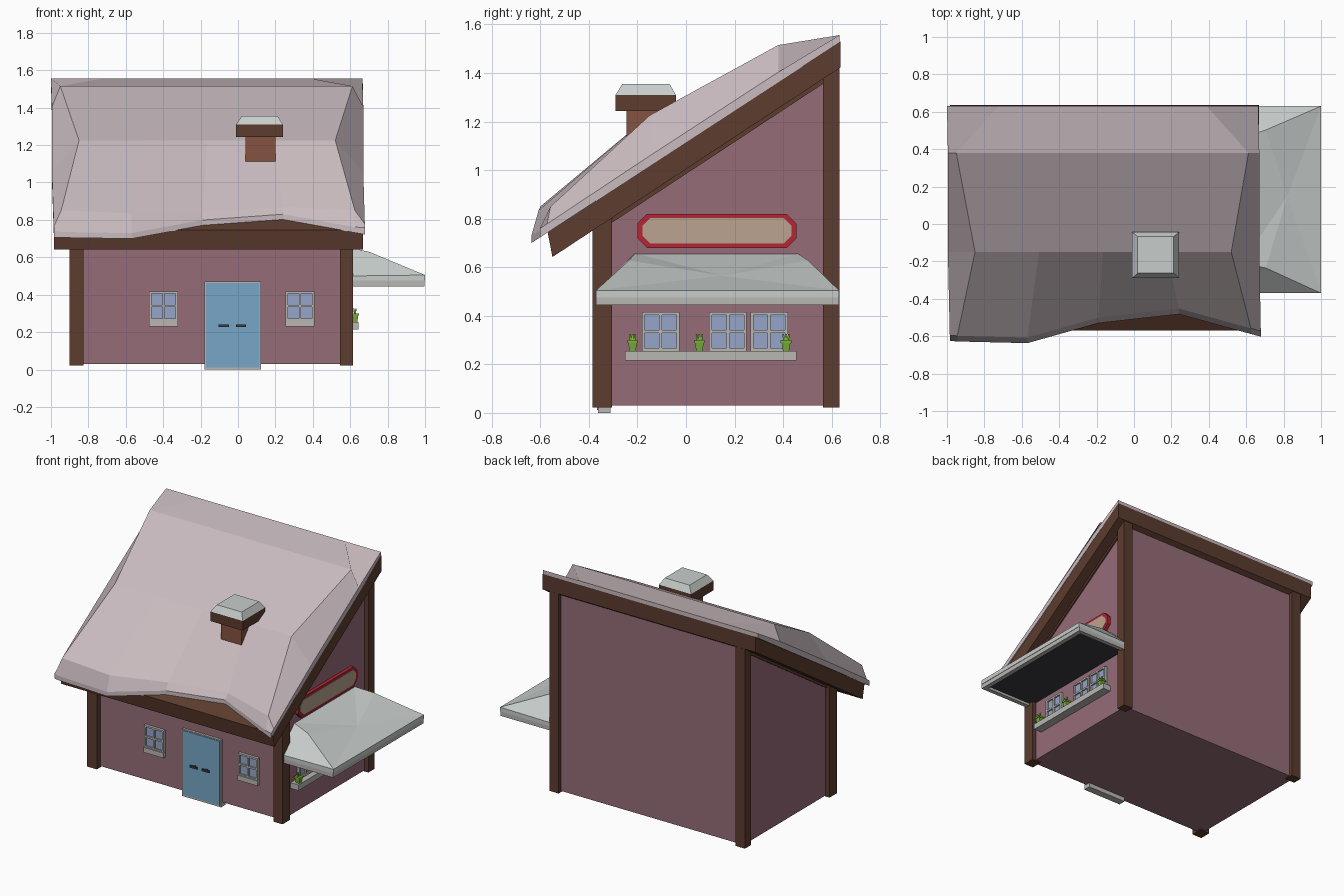
import bpy, bmesh

if "Cube" in bpy.data.objects:
    bpy.data.objects.remove(bpy.data.objects["Cube"])

def mat(name, r, g, b):
    m = bpy.data.materials.new(name)
    m.diffuse_color = (*[(c / 255) ** 2.2 for c in (r, g, b)], 1)
    m.use_nodes = True
    m.node_tree.nodes["Principled BSDF"].inputs["Base Color"].default_value = m.diffuse_color
    return m

WALL = mat("plaster", 148, 108, 119)
WOOD = mat("dark_wood", 92, 62, 50)
BRICK = mat("brick", 132, 84, 68)
SNOW = mat("roof_snow", 200, 186, 190)
BLUE = mat("door_blue", 118, 165, 198)
GLASS = mat("glass", 148, 164, 200)
TRIM = mat("trim", 184, 182, 178)
PALE = mat("pale_snow", 198, 204, 202)
RED = mat("sign_red", 178, 42, 56)
TAN = mat("sign_tan", 186, 162, 142)
GREEN = mat("plant_green", 120, 175, 60)
DARK = mat("iron", 60, 62, 68)

def mesh(name, verts, faces, m):
    bm = bmesh.new()
    vs = [bm.verts.new(v) for v in verts]
    for f in faces:
        bm.faces.new([vs[i] for i in f])
    bmesh.ops.recalc_face_normals(bm, faces=bm.faces)
    me = bpy.data.meshes.new(name)
    bm.to_mesh(me)
    bm.free()
    me.materials.append(m)
    ob = bpy.data.objects.new(name, me)
    bpy.context.collection.objects.link(ob)
    return ob

def loft(name, a, b, m):
    """Closed solid between two matching loops of points."""
    n = len(a)
    sides = [(i, (i + 1) % n, (i + 1) % n + n, i + n) for i in range(n)]
    return mesh(name, a + b, [tuple(range(n)), tuple(range(n, 2 * n))] + sides, m)

def rect(x0, x1, y0, y1, z):
    return [(x0, y0, z), (x1, y0, z), (x1, y1, z), (x0, y1, z)]

def box(name, x0, x1, y0, y1, z0, z1, m):
    return loft(name, rect(x0, x1, y0, y1, z0), rect(x0, x1, y0, y1, z1), m)

def prism(name, x0, x1, yz, m):
    """Side profile in y, z swept along x."""
    return loft(name, [(x0, y, z) for y, z in yz], [(x1, y, z) for y, z in yz], m)

def under(y): return 0.642 + 0.658 * (y + 0.55)   # roof underside
def over(y): return 0.745 + 0.651 * (y + 0.57)    # roof board top

# Walls and corner posts run up to the sloping roof
def upright(name, x0, x1, y0, y1, z0, m):
    prism(name, x0, x1, [(y0, z0), (y1, z0), (y1, under(y1) + .02), (y0, under(y0) + .02)], m)

FRONT, RIGHT = -0.345, 0.585
upright("walls", -0.87, RIGHT, FRONT, 0.605, 0.03, WALL)
for side, x0, x1 in (("left", -0.9, -0.825), ("right", 0.545, 0.615)):
    upright(side + "_front_post", x0, x1, -0.385, -0.305, 0.022, WOOD)
    upright(side + "_back_post", x0, x1, 0.565, 0.632, 0.022, WOOD)

# Roof board, and rafters under it along both side walls
prism("roof_board", -0.985, 0.668,
      [(-0.55, under(-0.55)), (0.636, under(0.636)), (0.636, over(0.636)), (-0.57, over(-0.57))], WOOD)
for side, x0, x1 in (("left", -0.88, -0.85), ("right", 0.565, 0.595)):
    prism(side + "_rafter", x0, x1, [(y, under(y) + d) for y, d in
          ((-0.31, -.02), (0.57, -.02), (0.57, .02), (-0.31, .02))], WOOD)

# Roof snow: raised sheet with bevelled rim and a wavy front edge
wave_x = (-0.985, -0.945, -0.57, -0.19, 0.24, 0.625, 0.678)
wave_y = (-0.625, -0.628, -0.637, -0.53, -0.482, -0.588, -0.602)
top_z = (0, 0.852, 0.835, 0.845, 0.868, 0.85, 0)
mid = (0, .12, .35, .6, .8, 1, 0)
verts, faces = [], []
for c in range(7):
    rim = c in (0, 6)
    back_x = -1 + 1.665 * c / 6
    rows = [(0.63, None, -1, 0.665), (0.38, 1.515, -0.95, 0.612), (-0.15, 1.225, -0.85, 0.52)]
    for r, (y, z, xl, xr) in enumerate(rows):
        if r == 0:
            verts.append((back_x, 0.632, 1.556))
        elif rim:
            verts.append((-0.995 if c == 0 else 0.67, y, over(y) + .04))
        else:
            verts.append((xl + (xr - xl) * (c - 1) / 4, y, z))
    yo = wave_y[c]
    lift = .035 if rim else .028
    verts.append((wave_x[c], yo + .03, over(yo + .03) + .035 if rim else top_z[c]))
    verts.append((wave_x[c], yo, over(yo) + lift))
for c in range(6):
    for r in range(4):
        i = c * 5 + r
        faces.append((i, i + 1, i + 6, i + 5))
# rim skirt down to the board, then the closed underside
loop = [c * 5 for c in range(7)] + [30 + r for r in range(1, 5)] \
    + [c * 5 + 4 for c in range(5, -1, -1)] + [3, 2, 1]
n, base = len(loop), len(verts)
for i in loop:
    x, y, z = verts[i]
    verts.append((x, y, over(y) - .002))
for k in range(n):
    j = (k + 1) % n
    faces.append((loop[k], loop[j], base + j, base + k))
faces.append(tuple(range(base, base + n)))
mesh("roof_snow", verts, faces, SNOW)

# Chimney
box("chimney_shaft", 0.04, 0.2, -0.245, -0.085, 0.95, 1.25, BRICK)
box("chimney_collar", -0.01, 0.24, -0.29, -0.042, 1.243, 1.31, WOOD)
loft("chimney_snow", rect(-0.01, 0.24, -0.29, -0.042, 1.31), rect(0.02, 0.212, -0.262, -0.068, 1.355), PALE)

# Boxes placed on the front or right wall: u along the wall, d out of it
def on_wall(face, name, u0, u1, z0, z1, d0, d1, m):
    if face == "front":
        return box(name, u0, u1, FRONT - d1, FRONT - d0, z0, z1, m)
    return box(name, RIGHT + d0, RIGHT + d1, u0, u1, z0, z1, m)

def window(face, name, u0, u1, z0, z1):
    t, uc, zc = 0.012, (u0 + u1) / 2, (z0 + z1) / 2
    on_wall(face, name + "_glass", u0, u1, z0, z1, -.01, .008, GLASS)
    for k, u in enumerate((u0, uc - t / 2, u1 - t)):
        on_wall(face, f"{name}_stile_{k}", u, u + t, z0, z1, -.01, .02, TRIM)
    for k, z in enumerate((z0, zc - t / 2, z1 - t)):
        on_wall(face, f"{name}_rail_{k}", u0, u1, z, z + t, -.01, .019, TRIM)

for k, u in enumerate((-0.475, 0.255)):
    window("front", f"front_window_{k}", u, u + 0.153, 0.262, 0.418)
    on_wall("front", f"front_sill_{k}", u, u + 0.155, 0.23, 0.265, -.01, .025, TRIM)
for k, u in enumerate((-0.182, 0.095, 0.265)):
    window("right", f"side_window_{k}", u, u + 0.155, 0.255, 0.415)

# Double door with frame and handles
box("door_frame", -0.18, 0.122, -0.362, -0.312, 0, 0.47, TRIM)
box("door", -0.172, 0.114, -0.366, -0.33, 0.012, 0.462, BLUE)
for k, x in enumerate((-0.105, -0.012)):
    box(f"door_handle_{k}", x, x + 0.056, -0.386, -0.376, 0.228, 0.242, DARK)
    box(f"door_handle_stem_{k}", x + .02, x + .034, -0.38, -0.36, 0.228, 0.242, DARK)

# Window shelf with potted plants
on_wall("right", "flower_shelf", -0.252, 0.455, 0.215, 0.255, 0, .06, TRIM)
def square(x, y, h, z): return rect(x - h, x + h, y - h, y + h, z)
for k, y in enumerate((-0.22, 0.055, 0.412)):
    loft(f"pot_{k}", square(.625, y, .013, .255), square(.625, y, .019, .295), GREEN)
    box(f"pot_rim_{k}", .603, .647, y - .022, y + .022, .288, .3, GREEN)
    for j, d in enumerate((-.012, 0, .012)):
        loft(f"plant_{k}_{j}", square(.625, y + d * .6, .005, .298),
             square(.625 + abs(d) - .006, y + d, .003, .325), GREEN)

# Sign: chamfered board inside a red surround
def octagon(x, y0, y1, z0, z1, c):
    return [(x, y, z) for y, z in ((y0 + c, z0), (y1 - c, z0), (y1, z0 + c), (y1, z1 - c),
                                   (y1 - c, z1), (y0 + c, z1), (y0, z1 - c), (y0, z0 + c))]
loft("sign_surround", octagon(.58, -.2, .455, .68, .82, .04), octagon(.608, -.2, .455, .68, .82, .04), RED)
loft("sign_panel", octagon(.59, -.18, .435, .697, .803, .033), octagon(.611, -.18, .435, .697, .803, .033), TAN)

# Awning: hipped snow top with a dipping crease, over an open-bottomed frame
L, R, W = -0.37, 0.63, 0.58
mesh("awning_snow", [
    (W, -.21, .657), (W, .46, .657),
    (.705, -.235, .628), (.82, .15, .565), (.705, .503, .628),
    (1, L, .505), (1, R, .505), (W, L, .5), (W, R, .5),
    (1, L, .475), (1, R, .475), (W, L, .475), (W, R, .475)],
    [(0, 2, 3), (0, 3, 1), (1, 3, 4), (2, 5, 3), (3, 5, 6), (3, 6, 4), (0, 7, 2), (2, 7, 5),
     (1, 4, 8), (4, 6, 8), (5, 9, 10, 6), (7, 11, 9, 5), (8, 6, 10, 12), (9, 11, 12, 10),
     (0, 1, 8, 12, 11, 7)], PALE)
box("awning_front_rail", .965, .997, L, R, .445, .48, TRIM)
box("awning_left_rail", W, .97, L, L + .03, .445, .48, TRIM)
box("awning_right_rail", W, .97, R - .03, R, .445, .48, TRIM)
box("awning_lining", W, .97, L + .02, R - .02, .462, .478, DARK)
